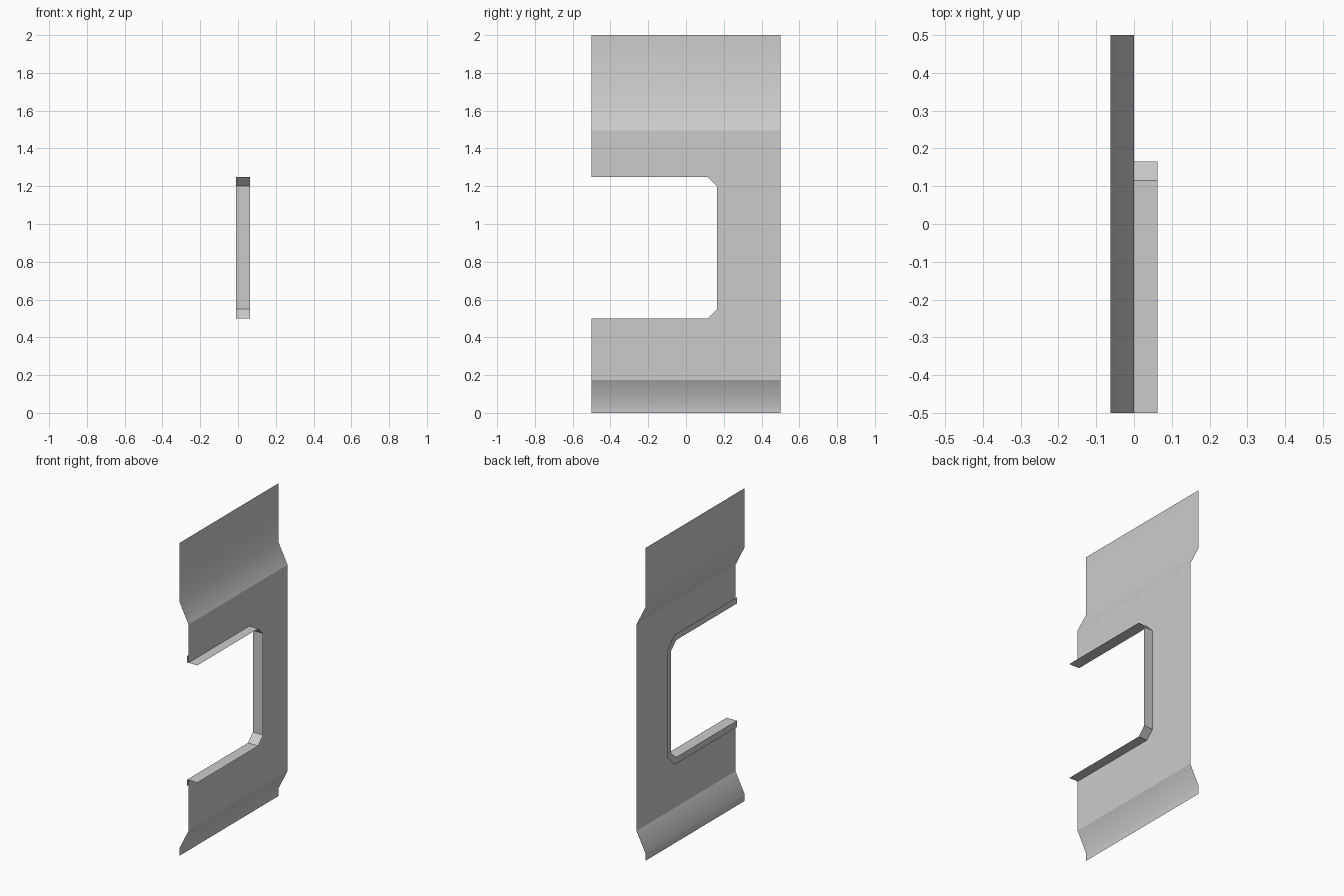
import bpy

default = bpy.data.objects.get("Cube")
if default:
    bpy.data.objects.remove(default, do_unlink=True)

grey = bpy.data.materials.new("light grey")
grey.use_nodes = True
grey.diffuse_color = (0.6, 0.6, 0.6, 1)
grey.node_tree.nodes["Principled BSDF"].inputs["Base Color"].default_value = (0.6, 0.6, 0.6, 1)

HALF = 0.5          # half width of the panel
STEP = 0.0625       # depth of the bends and of the flange
MID_Z = 0.875       # centre height of the notch


def add_mesh(name, verts, faces, smooth=False):
    mesh = bpy.data.meshes.new(name)
    mesh.from_pydata(verts, [], faces)
    mesh.materials.append(grey)
    mesh.polygons.foreach_set("use_smooth", [smooth] * len(mesh.polygons))
    mesh.update()
    obj = bpy.data.objects.new(name, mesh)
    bpy.context.collection.objects.link(obj)
    return obj


def loft(name, rows, smooth=False):
    """Join equal rows of points with quads."""
    n = len(rows[0])
    faces = [(r * n + i, r * n + i + 1, (r + 1) * n + i + 1, (r + 1) * n + i)
             for r in range(len(rows) - 1) for i in range(n - 1)]
    return add_mesh(name, [p for row in rows for p in row], faces, smooth)


def bent_strip(name, profile):
    """Sweep an x, z profile across the panel width."""
    return loft(name, [[(x, -HALF, z), (x, HALF, z)] for x, z in profile], True)


def notch(x, d=0.0):
    """Notch outline, open at the front, grown outwards by d."""
    m = 0.414 * d
    upper = [(-HALF, 0.375 + d), (0.115 + m, 0.375 + d), (0.165 + d, 0.325 + m)]
    lower = [(y, -h) for y, h in reversed(upper)]
    return [(x, y, MID_Z + h) for y, h in upper + lower]


# Bent upper and lower panels
bent_strip("upper_panel", [(0, 1.495), (-STEP, 1.62), (-STEP, 2)])
bent_strip("lower_panel", [(-STEP, 0), (-STEP, 0.05), (0, 0.175)])

# Flat middle panel, between the notch and the outer outline
outer = [(0, -HALF, 1.495), (0, 0.115, 1.495), (0, HALF, 1.495),
         (0, HALF, 0.175), (0, 0.115, 0.175), (0, -HALF, 0.175)]
loft("middle_panel", [outer, notch(0)])

# Folded trim around the notch: flange on one side, thin lip on the other
loft("notch_flange", [notch(STEP), notch(-0.01), notch(-0.01, 0.04)])
